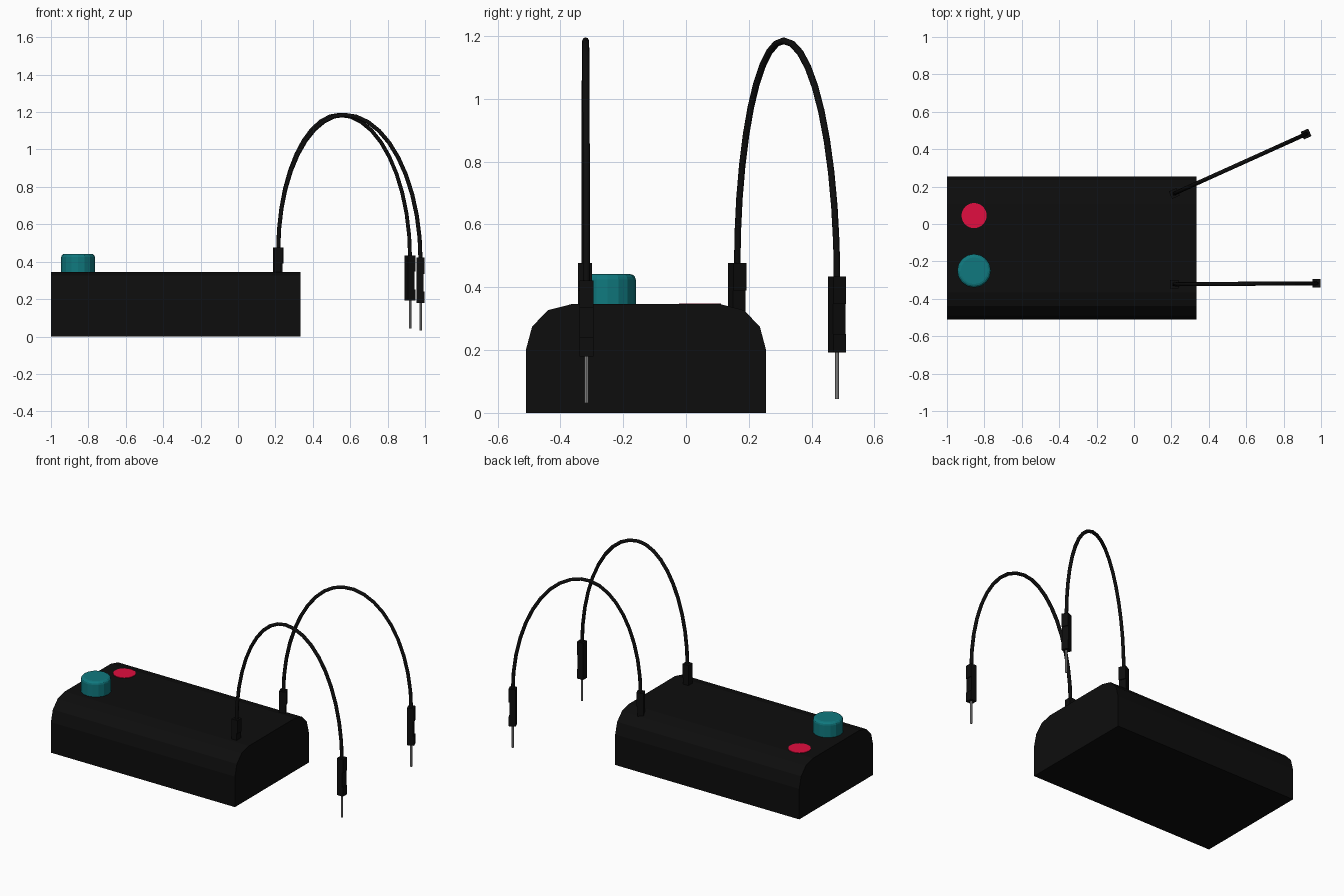
import bpy, bmesh
from math import pi, cos, sin, atan2
from mathutils import Matrix, Vector

if "Cube" in bpy.data.objects:
    bpy.data.objects.remove(bpy.data.objects["Cube"])


def material(name, rgb):
    m = bpy.data.materials.new(name)
    m.diffuse_color = (*rgb, 1)
    m.use_nodes = True
    m.node_tree.nodes["Principled BSDF"].inputs["Base Color"].default_value = m.diffuse_color
    return m


BLACK = material("black", (0.004, 0.004, 0.004))
TEAL = material("teal", (0.005, 0.19, 0.21))
RED = material("red", (0.75, 0.004, 0.05))
METAL = material("metal", (0.35, 0.35, 0.35))


def finish(name, bm, mat, matrix=Matrix()):
    bmesh.ops.recalc_face_normals(bm, faces=bm.faces)
    me = bpy.data.meshes.new(name)
    bm.to_mesh(me)
    bm.free()
    me.materials.append(mat)
    ob = bpy.data.objects.new(name, me)
    ob.matrix_world = matrix
    bpy.context.collection.objects.link(ob)
    return ob


def prism(name, points, depth, mat, matrix=Matrix()):
    """Extrude an outline of 3D points along a vector."""
    bm = bmesh.new()
    face = bm.faces.new([bm.verts.new(p) for p in points])
    ext = bmesh.ops.extrude_face_region(bm, geom=[face], use_keep_orig=True)
    moved = [v for v in ext["geom"] if isinstance(v, bmesh.types.BMVert)]
    bmesh.ops.translate(bm, vec=depth, verts=moved)
    return finish(name, bm, mat, matrix)


def cylinder(name, radius, z0, z1, sides, x, y, mat, bevel=0):
    bm = bmesh.new()
    bmesh.ops.create_cone(bm, cap_ends=True, segments=sides, radius1=radius, radius2=radius,
                          depth=z1 - z0, matrix=Matrix.Translation((0, 0, (z0 + z1) / 2)))
    if bevel:
        rim = [e for e in bm.edges if all(v.co.z > z1 - 1e-4 for v in e.verts)]
        bmesh.ops.bevel(bm, geom=rim, offset=bevel, segments=3, profile=0.5, affect='EDGES')
    return finish(name, bm, mat, Matrix.Translation((x, y, 0)))


# case: rounded-shoulder cross-section run along x
MID = -0.1275
half = [(0.3825, 0), (0.3825, 0.20), (0.3625, 0.275), (0.312, 0.327), (0.238, 0.346)]
section = half + [(-y, z) for y, z in reversed(half)]
prism("case", [(-1, MID + y, z) for y, z in section], (1.335, 0, 0), BLACK)

# button and indicator light
cylinder("button", 0.09, 0.33, 0.442, 16, -0.855, -0.25, TEAL, 0.018)
cylinder("indicator_light", 0.067, 0.34, 0.349, 32, -0.855, 0.045, RED)

# connector housing: square block with a shallow window on its outer side
W = 0.022


def housing(name, x, y, z, angle):
    outline = [(-W, 0), (W, 0), (W, 0.06), (W - 0.006, 0.06), (W - 0.006, 0.155),
               (W, 0.155), (W, 0.242), (-W, 0.242)]
    prism(name, [(r, -W, h) for r, h in outline], (0, 2 * W, 0), BLACK,
          Matrix.Translation((x, y, z)) @ Matrix.Rotation(angle, 4, 'Z'))


# jumper leads: socket, arched wire, plug and pin
def lead(name, start, end, plug_z):
    a, b = Vector(start), Vector(end)
    angle = atan2(b.y - a.y, b.x - a.x)
    housing(name + "_socket", a.x, a.y, 0.235, angle)
    housing(name + "_plug", b.x, b.y, plug_z, angle)
    cylinder(name + "_pin", 0.0065, plug_z - 0.148, plug_z + 0.02, 8, b.x, b.y, METAL)

    z_a, z_b, apex, peak = 0.46, plug_z + 0.225, 0.465, 1.185
    path = []
    for i in range(21):
        t = pi * i / 20
        left = t <= pi / 2
        f = apex - (apex if left else 1 - apex) * cos(t)
        z0 = z_a if left else z_b
        p = a.lerp(b, f)
        path.append((p.x, p.y, z0 + (peak - z0) * sin(t), 1))
    cu = bpy.data.curves.new(name + "_wire", 'CURVE')
    cu.dimensions = '3D'
    cu.bevel_depth = 0.011
    cu.bevel_resolution = 2
    cu.use_fill_caps = True
    sp = cu.splines.new('POLY')
    sp.points.add(len(path) - 1)
    for pt, co in zip(sp.points, path):
        pt.co = co
    cu.materials.append(BLACK)
    bpy.context.collection.objects.link(bpy.data.objects.new(name + "_wire", cu))


lead("front_lead", (0.215, -0.322), (0.976, -0.317), 0.18)
lead("back_lead", (0.215, 0.163), (0.92, 0.481), 0.192)
